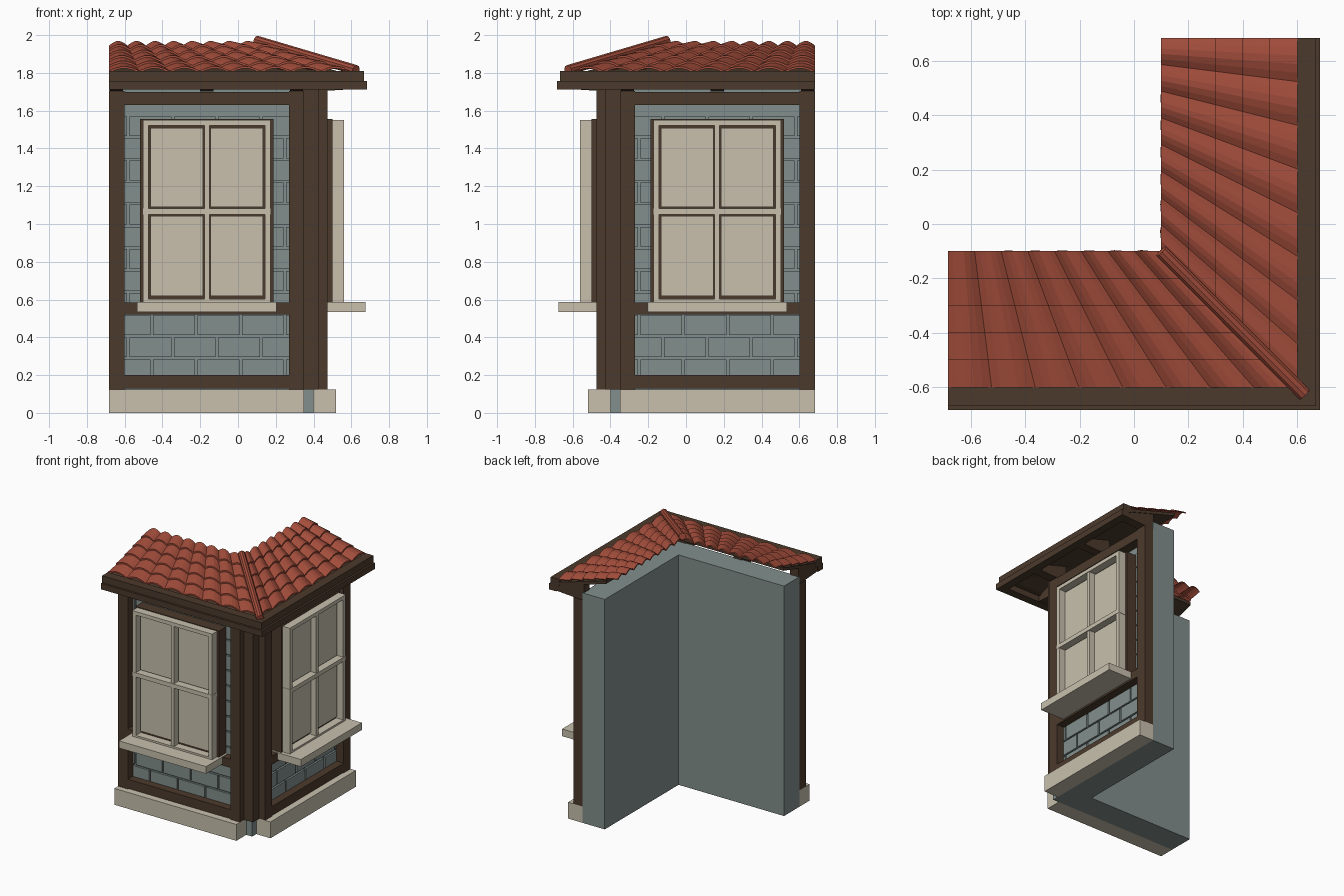
import bpy, bmesh, math
from mathutils import Matrix, Vector

if "Cube" in bpy.data.objects:
    bpy.data.objects.remove(bpy.data.objects["Cube"])

def material(name, r, g, b):
    m = bpy.data.materials.new(name)
    m.diffuse_color = (r, g, b, 1)
    m.use_nodes = True
    m.node_tree.nodes["Principled BSDF"].inputs["Base Color"].default_value = m.diffuse_color
    return m

CREAM = material("cream paint", 0.58, 0.53, 0.42)
STONE = material("grey stone", 0.223, 0.275, 0.266)
WOOD = material("dark wood", 0.072, 0.042, 0.025)
TILE = material("red clay", 0.376, 0.077, 0.045)

END = 0.683                                   # cut ends of both wings
SWAP = Matrix(((0, -1, 0, 0), (-1, 0, 0, 0), (0, 0, 1, 0), (0, 0, 0, 1)))

def finish(name, bm, mat):
    me = bpy.data.meshes.new(name)
    bm.to_mesh(me)
    me.materials.append(mat)
    ob = bpy.data.objects.new(name, me)
    bpy.context.collection.objects.link(ob)
    return ob

def both_wings(name, bm, mat):
    """Front wing part plus its mirror image on the right wing."""
    a = finish("front_" + name, bm, mat)
    bm.transform(SWAP)
    bmesh.ops.reverse_faces(bm, faces=bm.faces)
    b = finish("right_" + name, bm, mat)
    bm.free()
    return a, b

def add_box(bm, x0, x1, y0, y1, z0, z1):
    mat = Matrix.Translation(((x0 + x1) / 2, (y0 + y1) / 2, (z0 + z1) / 2)) @ \
        Matrix.Diagonal((x1 - x0, y1 - y0, z1 - z0, 1))
    bmesh.ops.create_cube(bm, size=1, matrix=mat)

def boxes(name, mat, items):
    bm = bmesh.new()
    for it in items:
        add_box(bm, *it)
    return both_wings(name, bm, mat)

def corner_sweep(name, mat, profile):
    """Sweep an (outward distance, z) profile round the corner with a mitre."""
    bm = bmesh.new()
    rings = [[bm.verts.new(p) for p in ring] for ring in (
        [(-END, -u, z) for u, z in profile],
        [(u, -u, z) for u, z in profile],
        [(u, END, z) for u, z in profile])]
    n = len(profile)
    for r0, r1 in zip(rings, rings[1:]):
        for i in range(n):
            j = (i + 1) % n
            bm.faces.new((r0[i], r0[j], r1[j], r1[i]))
    bm.faces.new(rings[0])
    bm.faces.new(rings[2])
    bmesh.ops.recalc_face_normals(bm, faces=bm.faces)
    finish(name, bm, mat)
    bm.free()

def rect(u0, u1, z0, z1):
    return [(u0, z0), (u1, z0), (u1, z1), (u0, z1)]

# Wall core and plinth
corner_sweep("wall_core", STONE, rect(0.21, 0.40, 0, 1.76))
boxes("plinth", CREAM, [(-END, 0.35, -0.52, -0.40, 0, 0.125)])

# Timber frame
F0, F1 = -0.475, -0.40
boxes("timber_frame", WOOD, [
    (-END, -0.60, F0, F1, 0.125, 1.705),
    (0.27, 0.35, F0, F1, 0.125, 1.705),
    (-0.60, 0.27, F0, F1, 1.63, 1.70),
    (-0.60, 0.27, F0, F1, 0.52, 0.585),
    (-0.60, 0.27, F0, F1, 0.13, 0.20)])
bm = bmesh.new()
add_box(bm, 0.345, 0.425, -0.425, -0.345, 0.125, 1.76)
finish("corner_post", bm, WOOD)
bm.free()

# Stone blocks in running bond, clipped to the panel
blocks = []
for row in range(12):
    z1 = 1.57 - row * 0.117
    z0 = z1 - 0.105
    if z1 < 0.60 and z0 > 0.5:
        continue
    x = -0.685 if row % 2 else -0.575
    if row % 2 == 0:
        blocks.append((-0.60, -0.588, -0.412, -0.40, z0, z1))
    while x < 0.26:
        x0, x1 = max(x, -0.60), min(x + 0.222, 0.27)
        blocks.append((x0, x1, -0.415, -0.40, max(z0, 0.19), z1))
        x += 0.235
boxes("stone_blocks", STONE, [b for b in blocks if b[1] - b[0] > 0.005])

# Window: wooden box, cream bars, panes and sill
CX = -0.165
boxes("window_box", WOOD, [(-0.518, 0.188, -0.50, -0.40, 0.585, 1.555)])
boxes("window_frame", CREAM, [
    (-0.503, -0.473, -0.56, -0.50, 0.585, 1.55),
    (0.143, 0.173, -0.56, -0.50, 0.585, 1.55),
    (-0.473, 0.143, -0.56, -0.50, 1.522, 1.55),
    (-0.473, 0.143, -0.56, -0.50, 0.585, 0.602),
    (CX - 0.013, CX + 0.013, -0.555, -0.50, 0.602, 1.522),
    (-0.505, 0.175, -0.562, -0.50, 1.05, 1.082)])
boxes("window_panes", CREAM, [
    (x0, x1, -0.515, -0.495, z0, z1)
    for x0, x1 in ((-0.463, CX - 0.02), (CX + 0.02, 0.133))
    for z0, z1 in ((0.62, 1.043), (1.089, 1.508))])
boxes("window_sill", CREAM, [(-0.535, 0.203, -0.675, -0.41, 0.533, 0.588)])

# Eaves boards and sloping roof deck
def roof_z(u):
    return 1.945 - 0.29 * (u - 0.10)

corner_sweep("lower_fascia", WOOD, rect(0.62, END, 1.712, 1.757))
corner_sweep("upper_fascia", WOOD, rect(0.598, 0.668, 1.757, 1.81))
corner_sweep("roof_deck", WOOD, [
    (0.20, roof_z(0.20) - 0.035), (0.64, roof_z(0.64) - 0.035),
    (0.64, roof_z(0.64) - 0.012), (0.20, roof_z(0.20) - 0.012)])

# Rafters under the deck
bm = bmesh.new()
for cx in (-0.643, -0.165, 0.31):
    side = [(0.39, 1.70), (0.62, 1.715), (0.62, roof_z(0.62) - 0.03), (0.39, roof_z(0.39) - 0.03)]
    a = [bm.verts.new((cx - 0.035, -u, z)) for u, z in side]
    b = [bm.verts.new((cx + 0.035, -u, z)) for u, z in side]
    bm.faces.new(a)
    bm.faces.new(b)
    for i in range(4):
        j = (i + 1) % 4
        bm.faces.new((a[i], a[j], b[j], b[i]))
bmesh.ops.recalc_face_normals(bm, faces=bm.faces)
both_wings("rafters", bm, WOOD)

# Barrel tiles: eight columns fanning out to the eaves, five stepped rows
COLS, ROWS, SEG = 8, 5, 5

def tile_point(k, t, s, lift):
    u = 0.10 + 0.50 * s
    x = -END + (END + u) * (k + t) / COLS
    return (x, -u, roof_z(u) + 0.024 * math.sin(math.pi * t) + lift)

bm = bmesh.new()
for k in range(COLS):
    for r in range(ROWS):
        s0, s1 = r / ROWS, (r + 1) / ROWS
        lines = []
        for s, lift in ((s0, 0), (s1, 0.011), (s1, 0)):
            lines.append([bm.verts.new(tile_point(k, i / SEG, s, lift)) for i in range(SEG + 1)])
        for l0, l1 in zip(lines, lines[1:]):
            for i in range(SEG):
                bm.faces.new((l0[i], l1[i], l1[i + 1], l0[i + 1]))
bmesh.ops.remove_doubles(bm, verts=bm.verts, dist=0.0002)
for ob in both_wings("roof_tiles", bm, TILE):
    mod = ob.modifiers.new("thickness", 'SOLIDIFY')
    mod.thickness = 0.008
    mod.offset = -1

# Hip cap along the diagonal
p0, p1 = Vector((0.10, -0.10, 1.972)), Vector((0.625, -0.625, 1.815))
d = p1 - p0
bm = bmesh.new()
bmesh.ops.create_cone(bm, cap_ends=True, segments=10, radius1=0.025, radius2=0.027, depth=d.length,
                      matrix=Matrix.Translation((p0 + p1) / 2) @ d.to_track_quat('Z', 'Y').to_matrix().to_4x4())
finish("hip_cap", bm, TILE)
bm.free()
